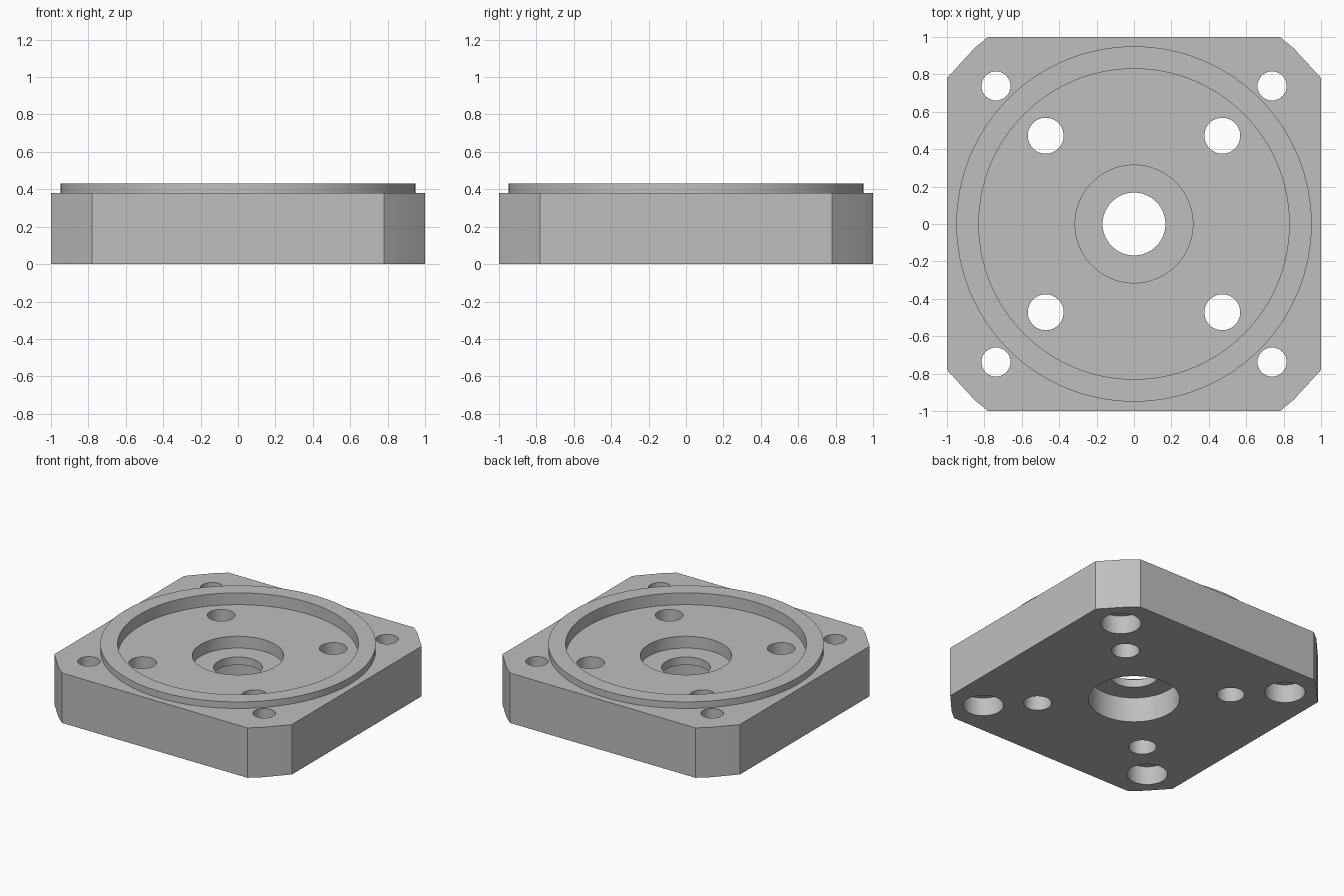
import bpy
import bmesh

cube = bpy.data.objects.get("Cube")
if cube:
    bpy.data.objects.remove(cube, do_unlink=True)

# Plain grey metal
metal = bpy.data.materials.new("grey metal")
metal.use_nodes = True
GREY = (0.52, 0.52, 0.52, 1)
metal.diffuse_color = GREY
metal.node_tree.nodes["Principled BSDF"].inputs["Base Color"].default_value = GREY


def add_object(name, bm):
    bmesh.ops.recalc_face_normals(bm, faces=bm.faces)
    mesh = bpy.data.meshes.new(name)
    bm.to_mesh(mesh)
    bm.free()
    mesh.materials.append(metal)
    obj = bpy.data.objects.new(name, mesh)
    bpy.context.collection.objects.link(obj)
    return obj


def cylinder(name, radius, low, high, x=0, y=0, sides=64):
    bm = bmesh.new()
    bmesh.ops.create_cone(bm, cap_ends=True, segments=sides, radius1=radius,
                          radius2=radius, depth=high - low)
    bmesh.ops.translate(bm, verts=bm.verts, vec=(x, y, (low + high) / 2))
    return add_object(name, bm)


def combine(target, tool, operation):
    mod = target.modifiers.new(operation.lower(), "BOOLEAN")
    mod.operation = operation
    mod.solver = "EXACT"
    mod.object = tool
    bpy.context.view_layer.objects.active = target
    bpy.ops.object.modifier_apply(modifier=mod.name)
    bpy.data.objects.remove(tool, do_unlink=True)


# Square block with clipped corners, one corner profile mirrored round
corner = [(1, 0.78), (0.853, 0.94), (0.78, 1)]
outline = []
for sx, sy in ((1, 1), (-1, 1), (-1, -1), (1, -1)):
    points = [(sx * x, sy * y) for x, y in corner]
    outline += points if sx * sy > 0 else points[::-1]
bm = bmesh.new()
base = bm.faces.new([bm.verts.new((x, y, 0)) for x, y in outline])
side = bmesh.ops.extrude_face_region(bm, geom=[base])
# Extrusion keeps the bottom face, so the block is closed
top_verts = [v for v in side["geom"] if isinstance(v, bmesh.types.BMVert)]
bmesh.ops.translate(bm, verts=top_verts, vec=(0, 0, 0.38))
if len(bm.faces) == len(outline) + 1:
    bm.faces.new([v for v in bm.verts if v.co.z < 0.01])
flange = add_object("flange_block", bm)

# Raised rim and its shallow recess
combine(flange, cylinder("rim", 0.95, 0.2, 0.43, sides=128), "UNION")
combine(flange, cylinder("recess", 0.83, 0.34, 0.6, sides=128), "DIFFERENCE")

# Centre bore with a pocket above and below a thin lip
for radius, low, high in ((0.315, 0.25, 0.6), (0.315, -0.2, 0.19), (0.168, -0.2, 0.6)):
    combine(flange, cylinder("bore", radius, low, high, sides=96), "DIFFERENCE")

# Inner through holes, and corner holes counterbored from below
for sx in (-1, 1):
    for sy in (-1, 1):
        for name, offset, radius, high in (("inner_hole", 0.472, 0.096, 0.6),
                                           ("corner_hole", 0.738, 0.078, 0.6),
                                           ("corner_counterbore", 0.738, 0.14, 0.14)):
            tool = cylinder(name, radius, -0.2, high, sx * offset, sy * offset, 48)
            combine(flange, tool, "DIFFERENCE")

# Smooth round walls, crisp edges
bpy.ops.object.select_all(action="DESELECT")
flange.select_set(True)
bpy.context.view_layer.objects.active = flange
bpy.ops.object.shade_smooth_by_angle(angle=0.5)
